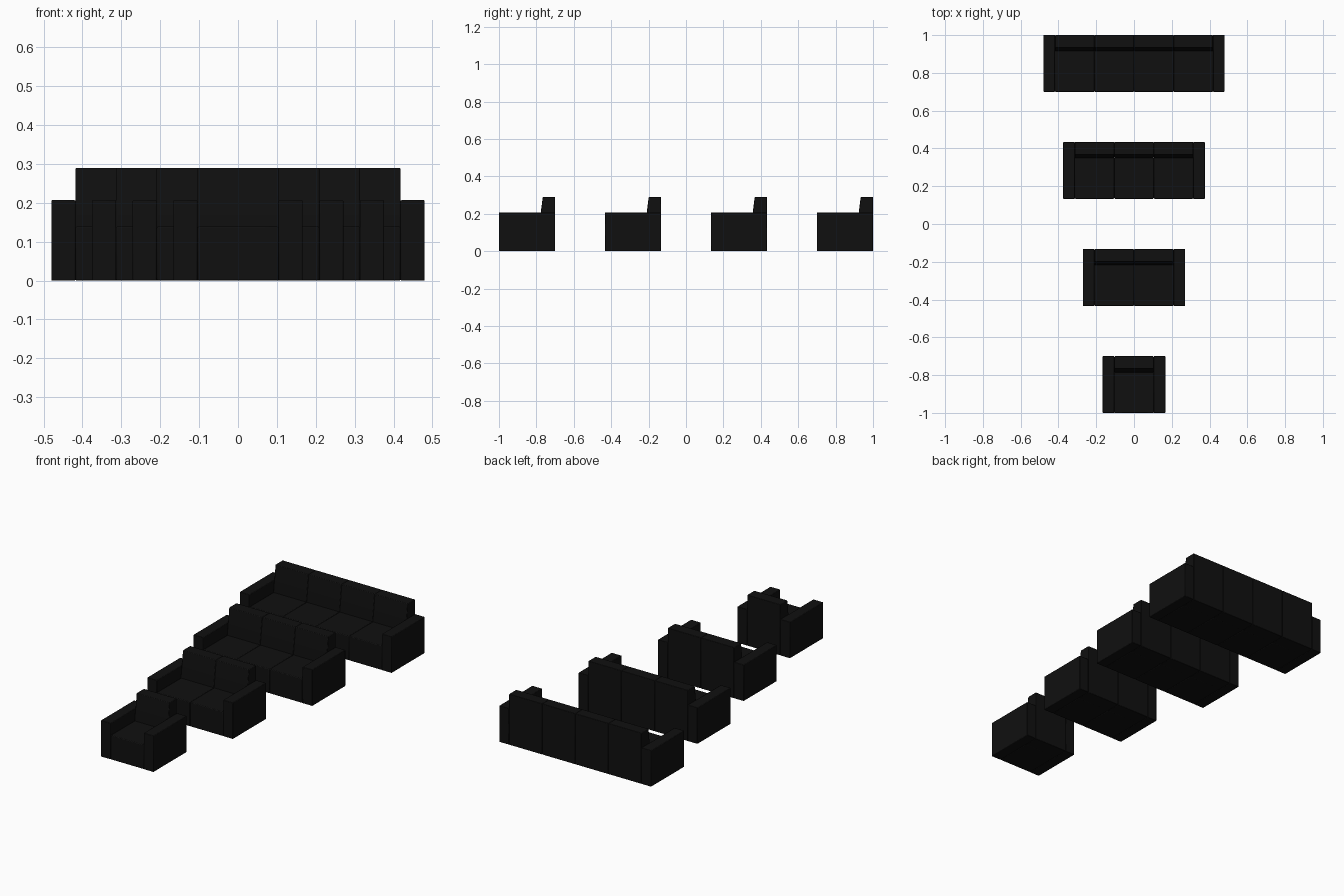
import bpy
import bmesh

cube = bpy.data.objects.get("Cube")
if cube:
    bpy.data.objects.remove(cube, do_unlink=True)

# One black upholstery colour
black = bpy.data.materials.new("black leather")
black.use_nodes = True
colour = (0.005, 0.005, 0.005, 1)
black.diffuse_color = colour
black.node_tree.nodes["Principled BSDF"].inputs["Base Color"].default_value = colour

SEAT_W = 0.209
ARM_W = 0.062
DEPTH = 0.3

# Side profiles as (y from the sofa's front, z)
ARM = [(0, 0), (DEPTH, 0), (DEPTH, 0.207), (0, 0.207)]
SEAT = [(0, 0), (0.22, 0), (0.22, 0.139), (0, 0.139)]
BACK = [(0.215, 0), (DEPTH, 0), (DEPTH, 0.29), (0.234, 0.29), (0.215, 0.139)]


def extrude_profile(name, profile, x0, x1, front, bevel):
    """Sweep a side profile along x and soften its edges."""
    bm = bmesh.new()
    face = bm.faces.new([bm.verts.new((x0, front + y, z)) for y, z in profile])
    swept = bmesh.ops.extrude_face_region(bm, geom=[face])
    moved = [v for v in swept["geom"] if isinstance(v, bmesh.types.BMVert)]
    bmesh.ops.translate(bm, verts=moved, vec=(x1 - x0, 0, 0))
    bmesh.ops.recalc_face_normals(bm, faces=bm.faces)
    mesh = bpy.data.meshes.new(name)
    bm.to_mesh(mesh)
    bm.free()
    mesh.materials.append(black)
    obj = bpy.data.objects.new(name, mesh)
    bpy.context.collection.objects.link(obj)
    mod = obj.modifiers.new("soft edges", "BEVEL")
    mod.width = bevel
    mod.segments = 2
    bpy.ops.object.select_all(action="DESELECT")
    obj.select_set(True)
    bpy.context.view_layer.objects.active = obj
    bpy.ops.object.shade_smooth_by_angle()


def build_sofa(label, seats, front):
    half = seats * SEAT_W / 2
    # Arms on both sides
    extrude_profile(label + "_left_arm", ARM, half, half + ARM_W, front, 0.003)
    extrude_profile(label + "_right_arm", ARM, -half - ARM_W, -half, front, 0.003)
    # Seat and backrest sections side by side
    for i in range(seats):
        x0 = -half + i * SEAT_W
        x1 = x0 + SEAT_W
        extrude_profile(f"{label}_seat_{i + 1}", SEAT, x0, x1, front, 0.004)
        extrude_profile(f"{label}_backrest_{i + 1}", BACK, x0, x1, front, 0.003)


# Armchair at the front, growing to a four-seater at the rear
for i, label in enumerate(["armchair", "two_seater", "three_seater", "four_seater"]):
    build_sofa(label, i + 1, -1 + i * (2 - DEPTH) / 3)
